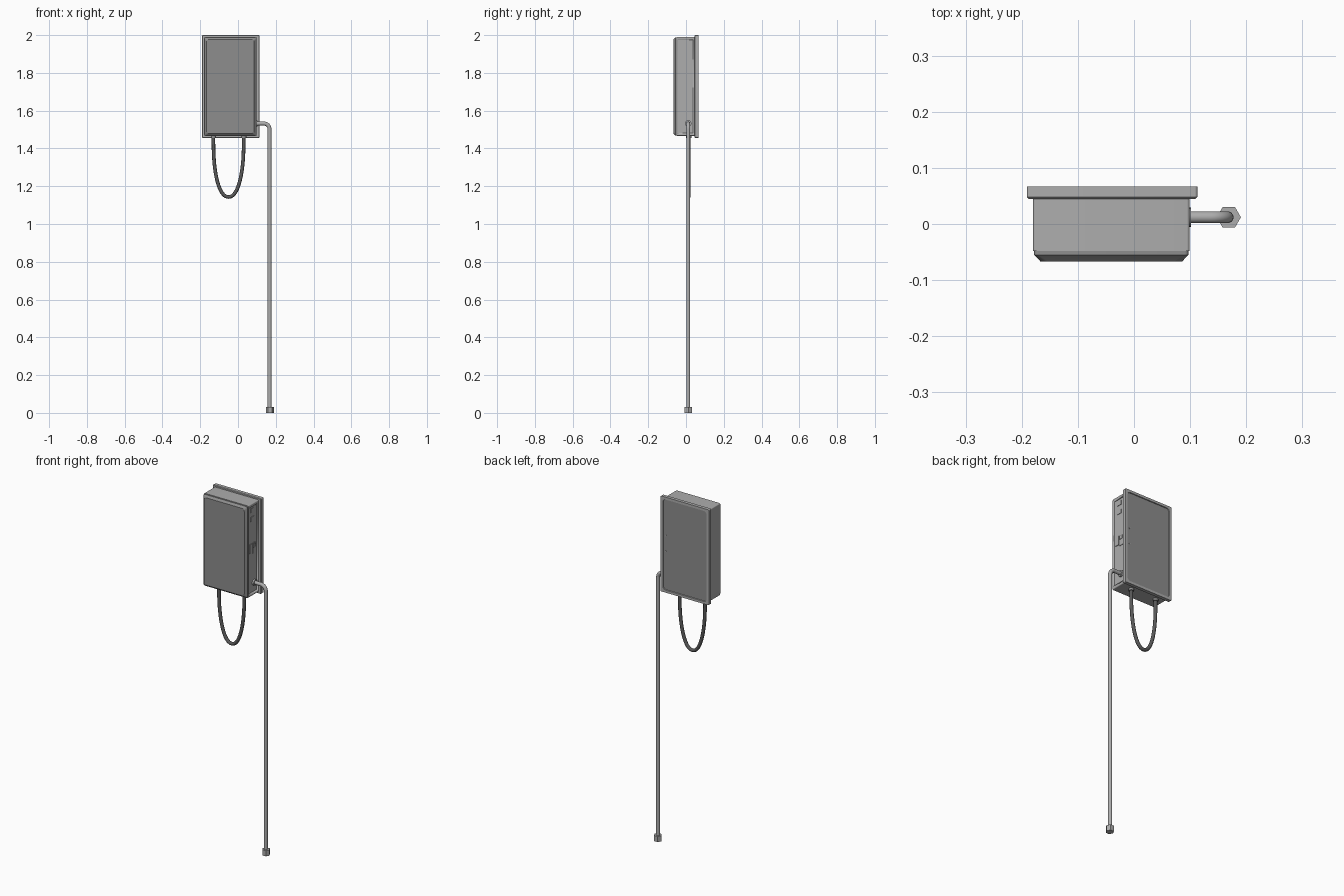
import bpy, bmesh, math
from mathutils import Vector, Matrix

if "Cube" in bpy.data.objects:
    bpy.data.objects.remove(bpy.data.objects["Cube"])


def paint(name, g):
    m = bpy.data.materials.new(name)
    m.diffuse_color = (g, g, g, 1)
    m.use_nodes = True
    m.node_tree.nodes["Principled BSDF"].inputs["Base Color"].default_value = m.diffuse_color
    return m


GREY = paint("mid_grey", 0.42)
DARK = paint("dark_grey", 0.27)
BLACK = paint("cable_black", 0.10)


def finish(name, bm, mat=GREY, angle=35):
    bmesh.ops.recalc_face_normals(bm, faces=bm.faces)
    me = bpy.data.meshes.new(name)
    bm.to_mesh(me)
    bm.free()
    me.materials.append(mat)
    ob = bpy.data.objects.new(name, me)
    bpy.context.collection.objects.link(ob)
    bpy.ops.object.select_all(action='DESELECT')
    ob.select_set(True)
    bpy.context.view_layer.objects.active = ob
    bpy.ops.object.shade_smooth_by_angle(angle=math.radians(angle))
    return ob


def ring(x0, x1, z0, z1, r, n=5):
    pts = []
    for cx, cz, a in ((x1 - r, z1 - r, 0), (x0 + r, z1 - r, 90),
                      (x0 + r, z0 + r, 180), (x1 - r, z0 + r, 270)):
        for i in range(n + 1):
            t = math.radians(a + 90 * i / n)
            pts.append((cx + r * math.cos(t), cz + r * math.sin(t)))
    return pts


# Rounded rectangle lofted along y; sections are (y, inset, corner radius)
def loft(name, rect, sections, mat=GREY):
    x0, x1, z0, z1 = rect
    bm = bmesh.new()
    rows = [[bm.verts.new((x, y, z)) for x, z in ring(x0 + i, x1 - i, z0 + i, z1 - i, r)]
            for y, i, r in sections]
    for a, b in zip(rows, rows[1:]):
        for k in range(len(a)):
            j = (k + 1) % len(a)
            bm.faces.new((a[k], a[j], b[j], b[k]))
    bm.faces.new(rows[0])
    bm.faces.new(rows[-1])
    return finish(name, bm, mat, 25)


def box(name, x, y, z):
    bm = bmesh.new()
    bmesh.ops.create_cube(bm, size=1)
    for v in bm.verts:
        v.co = [(r[0] + r[1]) / 2 + c * (r[1] - r[0]) for c, r in zip(v.co, (x, y, z))]
    return finish(name, bm)


def cyl(name, loc, r, depth, axis='Z', sides=20, turn=0, mat=GREY):
    rot = {'Z': Matrix.Rotation(turn, 4, 'Z'), 'X': Matrix.Rotation(math.pi / 2, 4, 'Y'),
           'Y': Matrix.Rotation(math.pi / 2, 4, 'X')}[axis]
    bm = bmesh.new()
    bmesh.ops.create_cone(bm, cap_ends=True, segments=sides, radius1=r, radius2=r,
                          depth=depth, matrix=Matrix.Translation(loc) @ rot)
    return finish(name, bm, mat)


# Round tube swept along a path lying in an xz plane
def tube(name, path, r, mat=GREY, sides=14):
    path = [Vector(p) for p in path]
    side = Vector((0, 1, 0))
    bm = bmesh.new()
    rows = []
    for i, p in enumerate(path):
        t = (path[min(i + 1, len(path) - 1)] - path[max(i - 1, 0)]).normalized()
        u = t.cross(side)
        rows.append([bm.verts.new(p + r * (math.cos(a) * u + math.sin(a) * side))
                     for a in (2 * math.pi * k / sides for k in range(sides))])
    for a, b in zip(rows, rows[1:]):
        for k in range(sides):
            j = (k + 1) % sides
            bm.faces.new((a[k], a[j], b[j], b[k]))
    bm.faces.new(rows[0])
    bm.faces.new(rows[-1])
    return finish(name, bm, mat, 50)


# Back plate, and the shallow recessed rear panel inside its rim
loft("back_plate", (-0.191, 0.113, 1.456, 2.0),
     [(0.045, 0.003, 0.003), (0.048, 0, 0.005), (0.067, 0, 0.005),
      (0.067, 0.014, 0.018), (0.062, 0.015, 0.017)])
loft("rear_panel", (-0.175, 0.097, 1.472, 1.984),
     [(0.06, 0, 0.016), (0.063, 0, 0.016)], DARK)
for i, z in enumerate((1.78, 1.69)):
    cyl(f"back_screw_{i}", (0.082, 0.064, z), 0.004, 0.004, 'Y', 10)

# Housing with a recess in its right side
housing = loft("housing", (-0.18, 0.099, 1.466, 1.99),
               [(0.046, 0, 0.005), (-0.048, 0, 0.005)])
cutter = box("side_recess_cutter", (0.092, 0.12), (-0.042, 0.036), (1.482, 1.974))
cutter.hide_render = True
cutter.hide_set(True)
mod = housing.modifiers.new("side_recess", 'BOOLEAN')
mod.operation = 'DIFFERENCE'
mod.object = cutter
mod.solver = 'EXACT'

# Front cover with a chamfered edge around its flat face
loft("front_cover", (-0.178, 0.097, 1.468, 1.988),
     [(-0.046, 0, 0.007), (-0.055, 0, 0.007), (-0.0665, 0.011, 0.014)], DARK)

# Small fittings in the right-hand recess
box("side_socket", (0.09, 0.096), (-0.03, -0.008), (1.71, 1.76))
box("side_latch_plate", (0.09, 0.095), (0.0, 0.026), (1.70, 1.76))
box("side_latch", (0.09, 0.098), (0.002, 0.024), (1.735, 1.755))
for i, z in enumerate((1.95, 1.90)):
    box(f"side_tab_{i}", (0.09, 0.095), (-0.02, 0.01), (z - 0.012, z + 0.012))

# Conduit leaving the right side, bending and running down to the ground
X, Y, Z, R = 0.167, 0.012, 1.532, 0.03
bend = [(X - R + R * math.sin(a), Y, Z - R + R * math.cos(a))
        for a in (math.pi / 2 * i / 8 for i in range(9))]
tube("conduit", [(0.09, Y, Z)] + bend + [(X, Y, 0.01)], 0.0105)
cyl("conduit_flange", (0.096, Y, Z), 0.017, 0.012, 'X')

# Hexagonal fitting at the foot
cyl("foot_nut", (0.169, Y, 0.016), 0.0215, 0.032, sides=6, turn=math.pi / 2)

# Hanging cable loop with glands under the housing
loop = []
for i in range(33):
    c, s = math.cos(math.pi * i / 32), math.sin(math.pi * i / 32)
    loop.append((-0.05 - 0.08 * math.copysign(abs(c) ** 0.92, c), 0.014,
                 1.43 - 0.287 * max(s, 0) ** 0.92))
tube("cable_loop", [(-0.13, 0.014, 1.47)] + loop + [(0.03, 0.014, 1.47)], 0.0095, BLACK)
for i, x in enumerate((-0.13, 0.03)):
    cyl(f"cable_gland_{i}", (x, 0.014, 1.461), 0.014, 0.014, sides=16, mat=DARK)
